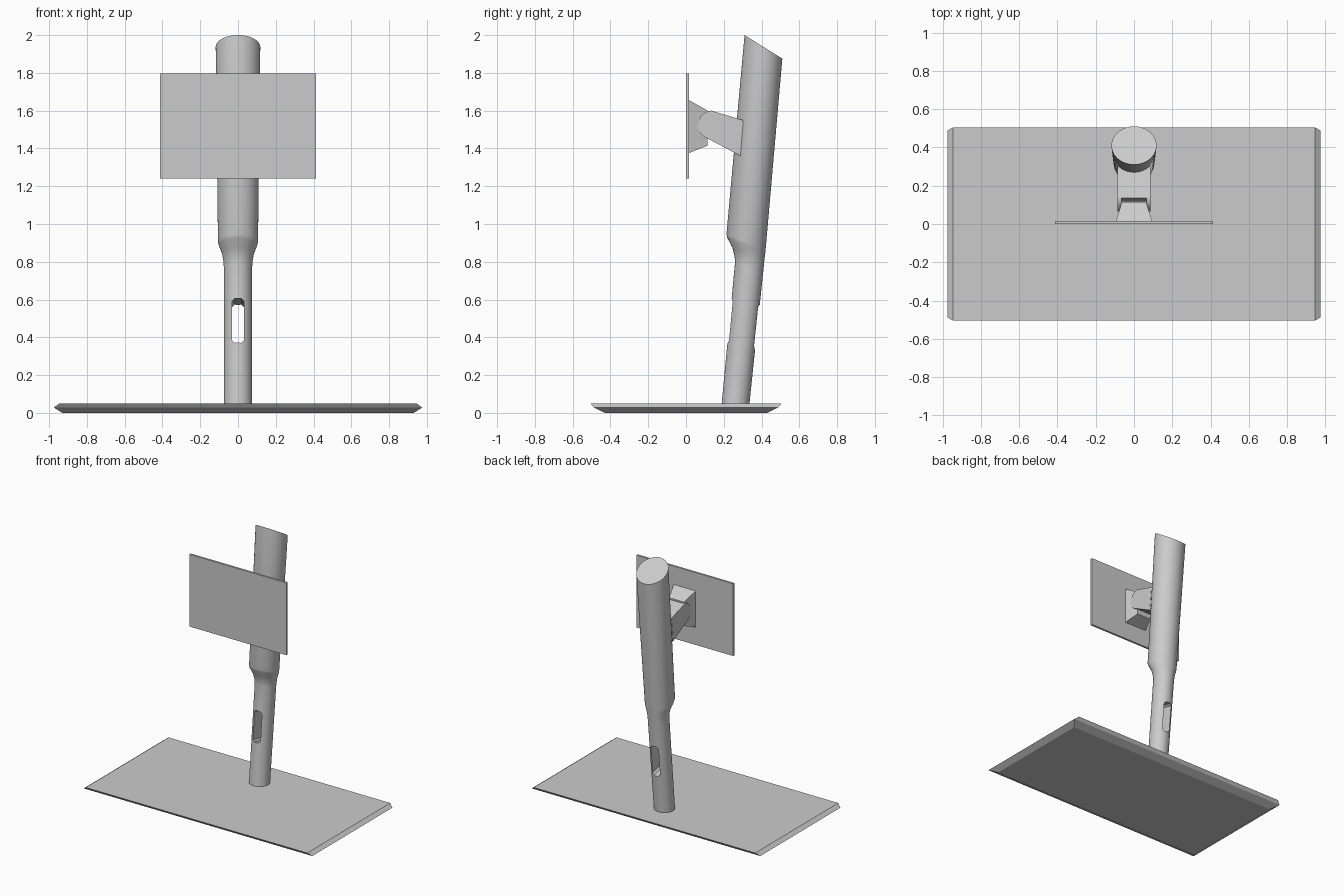
import bpy, math
from mathutils import Matrix

if "Cube" in bpy.data.objects:
    bpy.data.objects.remove(bpy.data.objects["Cube"])


def make(name, rings, smooth=None):
    """Skin a stack of equal-length vertex rings and cap both ends."""
    n = len(rings[0])
    verts = [v for r in rings for v in r]
    faces = [(i * n + k, i * n + (k + 1) % n, (i + 1) * n + (k + 1) % n, (i + 1) * n + k)
             for i in range(len(rings) - 1) for k in range(n)]
    faces += [tuple(reversed(range(n))), tuple(range(len(verts) - n, len(verts)))]
    me = bpy.data.meshes.new(name)
    me.from_pydata(verts, [], faces)
    ob = bpy.data.objects.new(name, me)
    bpy.context.collection.objects.link(ob)
    bpy.ops.object.select_all(action='DESELECT')
    bpy.context.view_layer.objects.active = ob
    ob.select_set(True)
    bpy.ops.object.mode_set(mode='EDIT')
    bpy.ops.mesh.select_all(action='SELECT')
    bpy.ops.mesh.normals_make_consistent(inside=False)
    bpy.ops.object.mode_set(mode='OBJECT')
    if smooth:
        bpy.ops.object.shade_smooth_by_angle(angle=math.radians(smooth))
    return ob


def rect_z(hx, hy, z):
    return [(-hx, -hy, z), (hx, -hy, z), (hx, hy, z), (-hx, hy, z)]


def rect_y(hx, z0, z1, y):
    return [(-hx, y, z0), (hx, y, z0), (hx, y, z1), (-hx, y, z1)]


def prism_x(name, profile, x0, x1, smooth=None):
    return make(name, [[(x, y, z) for y, z in profile] for x in (x0, x1)], smooth)


def slanted_ring(yf, zf, yb, zb, hx, n=48):
    """Ellipse running from a front point to a back point."""
    ring = []
    for k in range(n):
        a = 2 * math.pi * k / n
        t = (1 - math.cos(a)) / 2
        ring.append((hx * math.sin(a), yf + (yb - yf) * t, zf + (zb - zf) * t))
    return ring


# Base plate with bevelled rim
make("base", [rect_z(0.93, 0.43, 0.0), rect_z(0.975, 0.487, 0.028),
              rect_z(0.945, 0.505, 0.05)])

# Leaning column, slim below and thick above, with slanted top
column = make("column", [slanted_ring(*r) for r in (
    (0.188, 0.04, 0.335, 0.04, 0.074),
    (0.260, 0.80, 0.408, 0.74, 0.075),
    (0.257, 0.83, 0.411, 0.77, 0.077),
    (0.246, 0.875, 0.415, 0.81, 0.084),
    (0.219, 0.925, 0.420, 0.85, 0.101),
    (0.214, 0.945, 0.422, 0.87, 0.106),
    (0.310, 2.00, 0.510, 1.875, 0.118))])

# Cable slot through the lower column
w, h, c = 0.032, 0.117, 0.014
outline = [(-w, -h + c), (-w + c, -h), (w - c, -h), (w, -h + c),
           (w, h - c), (w - c, h), (-w + c, h), (-w, h - c)]
cutter = make("slot_cutter", [[(x, y, z) for x, z in outline] for y in (-0.2, 0.2)])
cutter.data.transform(Matrix.Translation((0, 0.305, 0.472))
                      @ Matrix.Rotation(math.radians(-13), 4, 'X'))
cutter.hide_render = True
mod = column.modifiers.new("slot", 'BOOLEAN')
mod.object, mod.operation, mod.solver = cutter, 'DIFFERENCE', 'EXACT'
bpy.ops.object.select_all(action='DESELECT')
bpy.context.view_layer.objects.active = column
column.select_set(True)
bpy.ops.object.modifier_apply(modifier="slot")
bpy.ops.object.shade_smooth_by_angle(angle=math.radians(30))
bpy.data.objects.remove(cutter)

# Mounting panel and tapered bracket behind it
make("panel", [rect_y(0.413, 1.24, 1.797, 0.0), rect_y(0.413, 1.24, 1.797, 0.016)])
make("bracket", [rect_y(0.095, 1.375, 1.657, 0.014), rect_y(0.063, 1.415, 1.60, 0.115)])

# Arm: solid block at the column, rounded cheeks either side of the bracket
prism_x("arm", [(0.33, 1.541), (0.135, 1.60), (0.118, 1.53), (0.125, 1.447), (0.31, 1.349)],
        -0.083, 0.083)
cheek = [(0.30, 1.55), (0.135, 1.60), (0.105, 1.593), (0.08, 1.572), (0.065, 1.54),
         (0.064, 1.507), (0.076, 1.477), (0.10, 1.46), (0.28, 1.365)]
for side, s in (("left", -1), ("right", 1)):
    prism_x("arm_cheek_" + side, cheek, s * 0.066, s * 0.085, 35)
